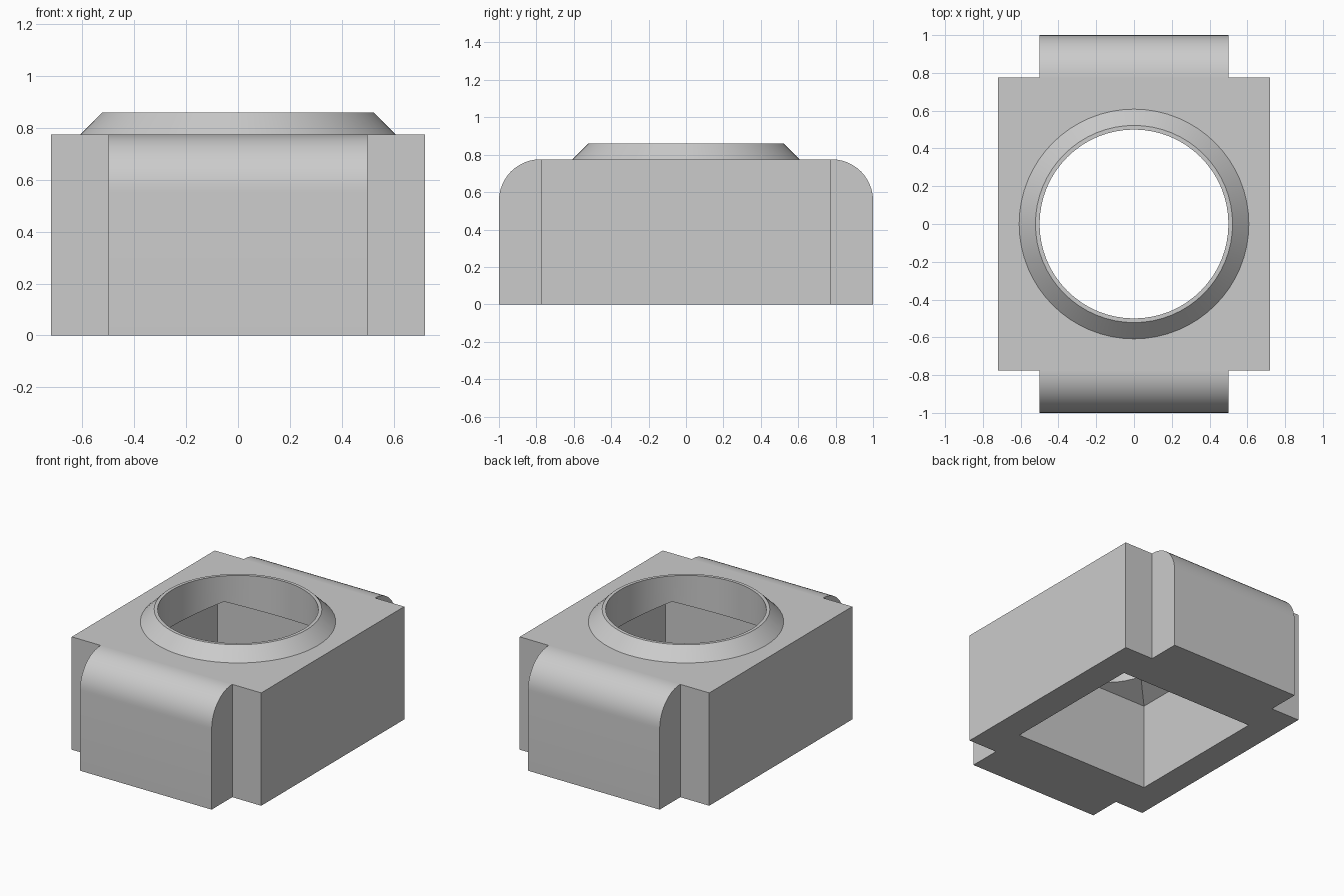
import bpy, bmesh, math

old = bpy.data.objects.get("Cube")
if old:
    bpy.data.objects.remove(old, do_unlink=True)

HX, HY, TOP = 0.72, 0.776, 0.775      # main block
TAB_X, TAB_Y, ROUND = 0.5, 1.0, 0.22  # rounded end blocks
BORE, RIM = 0.5, 0.86                 # round opening and collar top
POCKET, EAVE = 0.52, 0.6              # square hollow underneath
SEG = 64

grey = bpy.data.materials.new("plain grey")
grey.use_nodes = True
colour = (0.6, 0.6, 0.6, 1)
grey.diffuse_color = colour
grey.node_tree.nodes["Principled BSDF"].inputs["Base Color"].default_value = colour


def make(name, bm):
    bmesh.ops.recalc_face_normals(bm, faces=bm.faces)
    mesh = bpy.data.meshes.new(name)
    bm.to_mesh(mesh)
    bm.free()
    mesh.materials.append(grey)
    ob = bpy.data.objects.new(name, mesh)
    bpy.context.collection.objects.link(ob)
    return ob


def activate(ob):
    bpy.ops.object.select_all(action='DESELECT')
    ob.select_set(True)
    bpy.context.view_layer.objects.active = ob


def smooth(ob):
    activate(ob)
    bpy.ops.object.shade_smooth_by_angle(angle=math.radians(30))


def box(bm, hx, hy, z0, z1):
    verts = bmesh.ops.create_cube(bm, size=2)["verts"]
    for v in verts:
        v.co = (v.co.x * hx, v.co.y * hy, z1 if v.co.z > 0 else z0)


def cut(ob, cutter):
    cutter.hide_render = True
    mod = ob.modifiers.new("cut", 'BOOLEAN')
    mod.operation, mod.solver, mod.object = 'DIFFERENCE', 'EXACT', cutter
    activate(ob)
    bpy.ops.object.modifier_apply(modifier=mod.name)
    bpy.data.objects.remove(cutter, do_unlink=True)


# Main block
bm = bmesh.new()
box(bm, HX, HY, 0, TOP)
body = make("main_block", bm)

# Square hollow with a hipped ceiling
bm = bmesh.new()
box(bm, POCKET, POCKET, -0.2, EAVE)
ceiling = max(bm.faces, key=lambda f: f.calc_center_median().z)
peak = bmesh.ops.poke(bm, faces=[ceiling])["verts"][0]
peak.co.z = EAVE + POCKET * 0.5
cut(body, make("hollow_cutter", bm))

# Round bore through the top
bm = bmesh.new()
bmesh.ops.create_cone(bm, cap_ends=True, segments=SEG, radius1=BORE, radius2=BORE, depth=1)
bmesh.ops.translate(bm, verts=bm.verts, vec=(0, 0, 0.9))
cut(body, make("bore_cutter", bm))
smooth(body)

# Sloped collar around the bore
bm = bmesh.new()
profile = [(0.608, TOP), (0.522, RIM), (BORE, RIM), (BORE, TOP)]
rings = [[bm.verts.new((r * math.cos(math.tau * i / SEG), r * math.sin(math.tau * i / SEG), z))
          for i in range(SEG)] for r, z in profile]
for low, high in zip(rings, rings[1:]):
    for i in range(SEG):
        j = (i + 1) % SEG
        bm.faces.new((low[i], low[j], high[j], high[i]))
smooth(make("collar", bm))

# Rounded end blocks, front and back
for name, side in (("front_end_block", -1), ("back_end_block", 1)):
    outline = [(HY, 0), (TAB_Y, 0)]
    for k in range(13):
        a = math.pi / 2 * k / 12
        outline.append((TAB_Y - ROUND + ROUND * math.cos(a), TOP - ROUND + ROUND * math.sin(a)))
    outline.append((HY, TOP))
    bm = bmesh.new()
    face = bm.faces.new([bm.verts.new((-TAB_X, side * y, z)) for y, z in outline])
    out = bmesh.ops.extrude_face_region(bm, geom=[face], use_keep_orig=True)["geom"]
    moved = [g for g in out if isinstance(g, bmesh.types.BMVert)]
    bmesh.ops.translate(bm, verts=moved, vec=(2 * TAB_X, 0, 0))
    smooth(make(name, bm))
